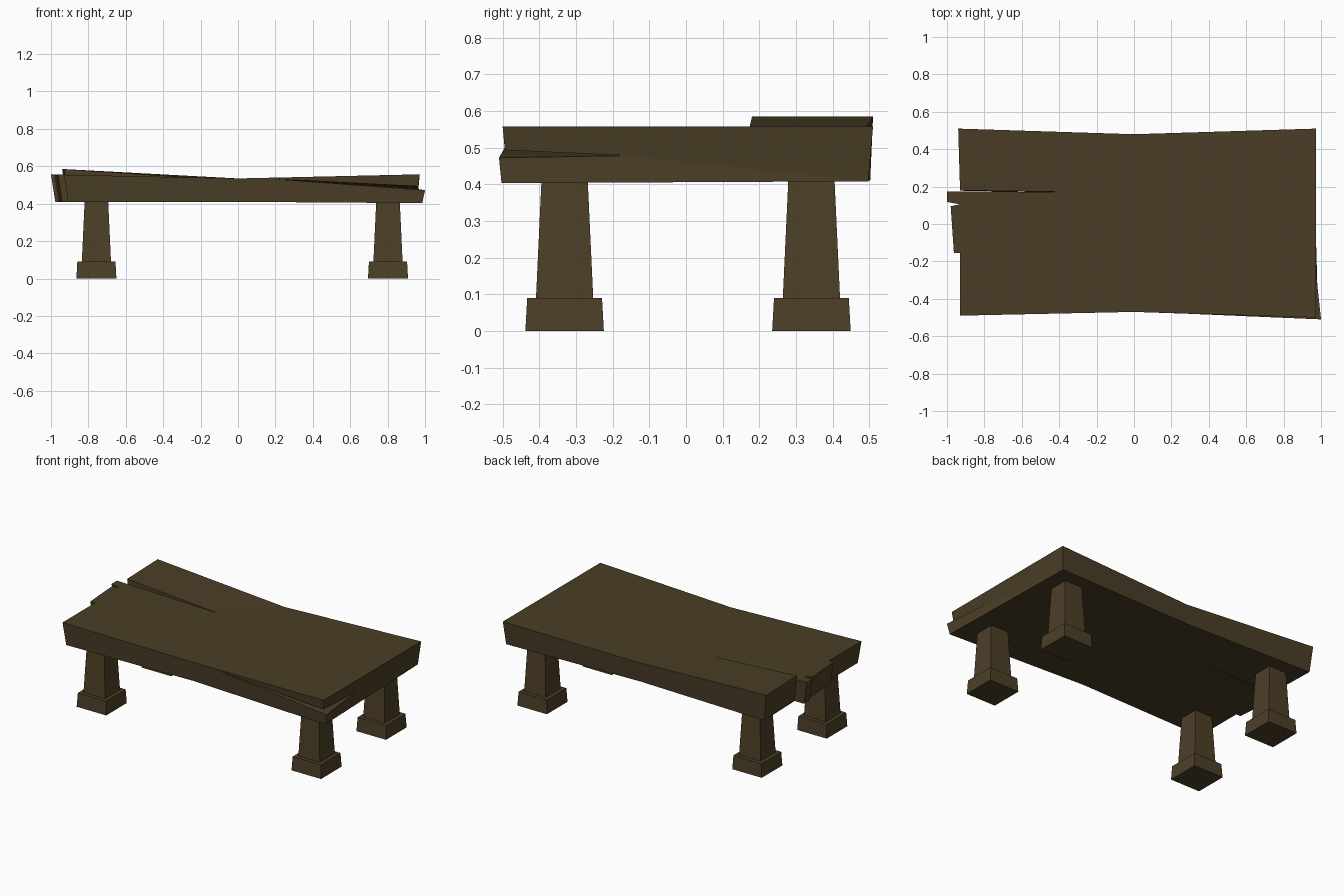
import bpy
import bmesh

if "Cube" in bpy.data.objects:
    bpy.data.objects.remove(bpy.data.objects["Cube"])


def material(name, rgb):
    m = bpy.data.materials.new(name)
    m.diffuse_color = (*rgb, 1)
    m.use_nodes = True
    m.node_tree.nodes["Principled BSDF"].inputs["Base Color"].default_value = m.diffuse_color
    return m


wood_top = material("dark_olive_wood", (0.068, 0.047, 0.0190))
wood_leg = material("dark_warm_wood", (0.074, 0.050, 0.0205))


def finish(bm, name, mat):
    bmesh.ops.remove_doubles(bm, verts=bm.verts, dist=0.0005)
    bmesh.ops.recalc_face_normals(bm, faces=bm.faces)
    me = bpy.data.meshes.new(name)
    bm.to_mesh(me)
    bm.free()
    me.materials.append(mat)
    ob = bpy.data.objects.new(name, me)
    bpy.context.collection.objects.link(ob)
    return ob


def add_faces(bm, pts, faces):
    vs = [bm.verts.new(p) for p in pts]
    for f in faces:
        bm.faces.new([vs[i] for i in f])


def plank(bm, outline, top_z, open_edges):
    """Tapered plank from a top outline; open_edges join the next plank."""
    n = len(outline)
    top = [(x, y, top_z(x)) for x, y in outline]
    low = [(x * 0.977, y * 0.985, 0.41) for x, y in outline]
    sides = [(i, (i + 1) % n, (i + 1) % n + n, i + n)
             for i in range(n) if i not in open_edges]
    add_faces(bm, top + low, [tuple(range(n)), tuple(range(n, 2 * n))] + sides)


# Warped tabletop: three joined sections
bm = bmesh.new()
split = (-0.26, 0.17)

# left front section with the splintered end
plank(bm, [(0, -0.47), (0, 0.48), split, (-1, 0.175), (-1, 0.118),
           (-0.93, 0.105), (-0.98, 0.095), (-0.963, -0.155),
           (-0.93, -0.155), (-0.93, -0.49)],
      lambda x: 0.535 - 0.0215 * x, {0, 1})

# left back section, lifted along the split
plank(bm, [(0, 0.48), split, (-0.93, 0.18), (-0.94, 0.51)],
      lambda x: 0.535 - 0.0215 * x if x > -0.5 else 0.585, {0})

# right section, with a wedge crack opening at the front corner
T0, T1, T2, T3, B0, B1, B2, B3, Q, R, U, L = range(12)
add_faces(bm, [
    (0, -0.47, 0.535), (0.972, -0.5, 0.557), (0.972, 0.51, 0.557), (0, 0.48, 0.535),
    (0, -0.47 * 0.985, 0.41), (0.985, -0.503, 0.403), (0.957, 0.497, 0.408),
    (0, 0.48 * 0.985, 0.41),
    (0.2, -0.476, 0.532), (0.962, -0.16, 0.478),       # crack ends
    (0.964, -0.494, 0.493), (1.0, -0.51, 0.472)],      # upper and lower lip
    [(T0, T1, T2, T3), (B0, B1, B2, B3), (T2, T3, B3, B2),
     (T0, T1, U, Q), (B0, B1, L, Q, T0),
     (T1, T2, R, U), (R, T2, B2), (B1, B2, R, L),
     (Q, U, R), (Q, R, L)])
finish(bm, "tabletop", wood_top)


# Tapered legs with block feet
def leg(name, cx, cy):
    bm = bmesh.new()
    rings = [(0, 0.107), (0.09, 0.102), (0.09, 0.078), (0.412, 0.063)]
    pts = [(cx + sx * h, cy + sy * h, z) for z, h in rings
           for sx, sy in ((-1, -1), (1, -1), (1, 1), (-1, 1))]
    faces = [(0, 1, 2, 3), (12, 13, 14, 15)]
    for r in range(3):
        for i in range(4):
            j = (i + 1) % 4
            faces.append((r * 4 + i, r * 4 + j, r * 4 + 4 + j, r * 4 + 4 + i))
    add_faces(bm, pts, faces)
    finish(bm, name, wood_leg)


for xn, x in (("left", -0.757), ("right", 0.802)):
    for yn, y in (("front", -0.331), ("back", 0.342)):
        leg(f"{yn}_{xn}_leg", x, y)
